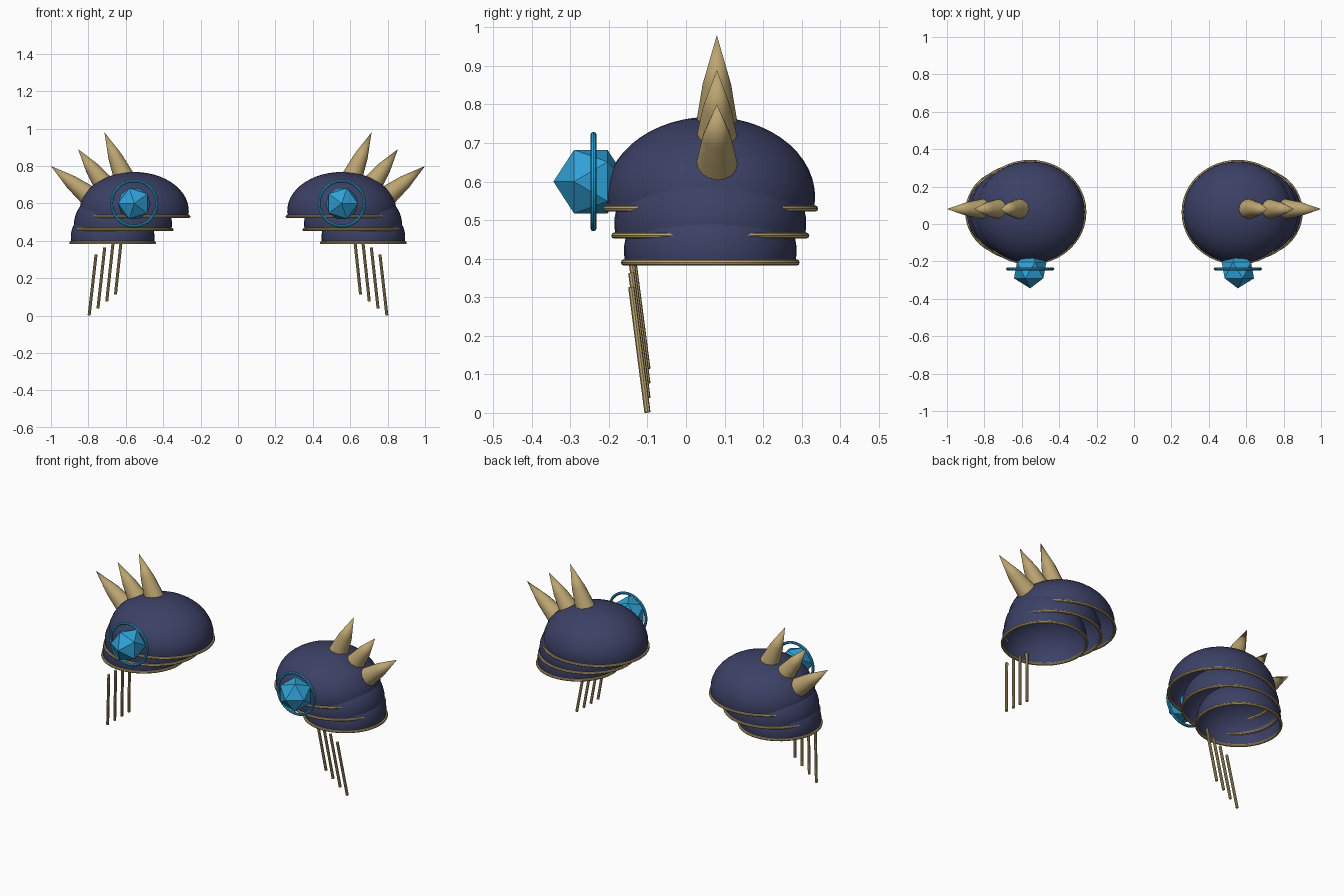
import bpy, bmesh, math
from mathutils import Vector, Matrix

if "Cube" in bpy.data.objects:
    bpy.data.objects.remove(bpy.data.objects["Cube"])


def material(name, rgb):
    m = bpy.data.materials.new(name)
    m.diffuse_color = (*rgb, 1)
    m.use_nodes = True
    m.node_tree.nodes["Principled BSDF"].inputs["Base Color"].default_value = m.diffuse_color
    return m


NAVY = material("navy", (0.045, 0.052, 0.130))
GOLD = material("gold", (0.50, 0.375, 0.165))
CYAN = material("cyan", (0.030, 0.36, 0.68))


def finish(name, bm, mat, smooth=True):
    """Turn a bmesh into an object mirrored to both shoulders."""
    bmesh.ops.recalc_face_normals(bm, faces=bm.faces)
    me = bpy.data.meshes.new(name)
    bm.to_mesh(me)
    bm.free()
    ob = bpy.data.objects.new(name, me)
    bpy.context.collection.objects.link(ob)
    me.materials.append(mat)
    mod = ob.modifiers.new("mirror", 'MIRROR')
    mod.use_mirror_merge = False
    if smooth:
        bpy.ops.object.select_all(action='DESELECT')
        ob.select_set(True)
        bpy.context.view_layer.objects.active = ob
        bpy.ops.object.shade_smooth_by_angle(angle=math.radians(40))
    return ob


def lathe(profile, segs, matrix, closed=False):
    """Revolve (radius, height) points around local z, then place by matrix."""
    bm = bmesh.new()
    rings = []
    for r, h in profile:
        if r < 1e-6:
            rings.append([bm.verts.new((0, 0, h))] * segs)
        else:
            rings.append([bm.verts.new((r * math.cos(a), r * math.sin(a), h))
                          for a in (2 * math.pi * i / segs for i in range(segs))])
    pairs = list(zip(rings, rings[1:]))
    if closed:
        pairs.append((rings[-1], rings[0]))
    for a, b in pairs:
        for i in range(segs):
            j = (i + 1) % segs
            bm.faces.new(list(dict.fromkeys((a[i], a[j], b[j], b[i]))))
    bm.transform(matrix)
    return bm


def tube_profile(major, minor, n=8):
    return [(major + minor * math.cos(2 * math.pi * i / n),
             minor * math.sin(2 * math.pi * i / n)) for i in range(n)]


def along(start, end):
    """Matrix that moves local z onto the line from start to end."""
    d = Vector(end) - Vector(start)
    return Matrix.Translation(start) @ d.to_track_quat('Z', 'Y').to_matrix().to_4x4()


# Three overlapping domes with gold rims: centre x, rim z, x radius, y radius, height
CY = 0.063
for label, cx, z, rx, ry, h in (("upper", 0.555, 0.53, 0.292, 0.272, 0.238),
                                ("middle", 0.615, 0.46, 0.262, 0.249, 0.225),
                                ("lower", 0.670, 0.39, 0.224, 0.224, 0.210)):
    drop = 0.03
    low = -math.asin(drop / (h - drop))
    steps = 14
    angles = [low + (math.pi / 2 - low) * i / steps for i in range(steps + 1)]
    dome = [(math.cos(a), math.sin(a)) for a in angles[:-1]] + [(0, 1)]
    place = Matrix.Translation((cx, CY, z + drop)) @ Matrix.Diagonal((rx, ry, h - drop, 1))
    finish(label + "_dome", lathe(dome, 40, place), NAVY)

    place = Matrix.Translation((cx, CY, z)) @ Matrix.Diagonal((rx / ry, 1, 1, 1))
    finish(label + "_rim", lathe(tube_profile(ry, 0.008), 48, place, True), GOLD)

# Spikes fanning outwards
for i, (base, tip) in enumerate((((0.603, 0.08, 0.725), (0.714, 0.08, 0.98)),
                                 ((0.708, 0.08, 0.69), (0.855, 0.08, 0.89)),
                                 ((0.785, 0.08, 0.63), (1.0, 0.08, 0.80)))):
    length = (Vector(tip) - Vector(base)).length
    prof = [(0, 0), (0.058, 0), (0.037, length * 0.5), (0, length)]
    finish(f"spike_{i + 1}", lathe(prof, 16, along(base, tip)), GOLD)

# Hanging rods, each lower and further out than the last
for i in range(4):
    top = Vector((0.621 + 0.046 * i, -0.142, 0.437 - 0.037 * i))
    bottom = Vector((0.655 + 0.047 * i, -0.100, 0.114 - 0.0375 * i))
    length = (bottom - top).length
    prof = [(0, 0), (0.008, 0), (0.008, length), (0, length)]
    finish(f"hanging_rod_{i + 1}", lathe(prof, 8, along(top, bottom)), GOLD)

# Faceted gem on the front, with a ring around it
bm = bmesh.new()
bmesh.ops.create_icosphere(bm, subdivisions=1, radius=0.097)
bm.transform(Matrix.Translation((0.555, -0.247, 0.60)) @ Matrix.Rotation(math.pi / 2, 4, 'X'))
finish("gem", bm, CYAN, smooth=False)

place = Matrix.Translation((0.555, -0.24, 0.60)) @ Matrix.Rotation(math.pi / 2, 4, 'X')
finish("gem_ring", lathe(tube_profile(0.121, 0.008), 40, place, True), CYAN)
